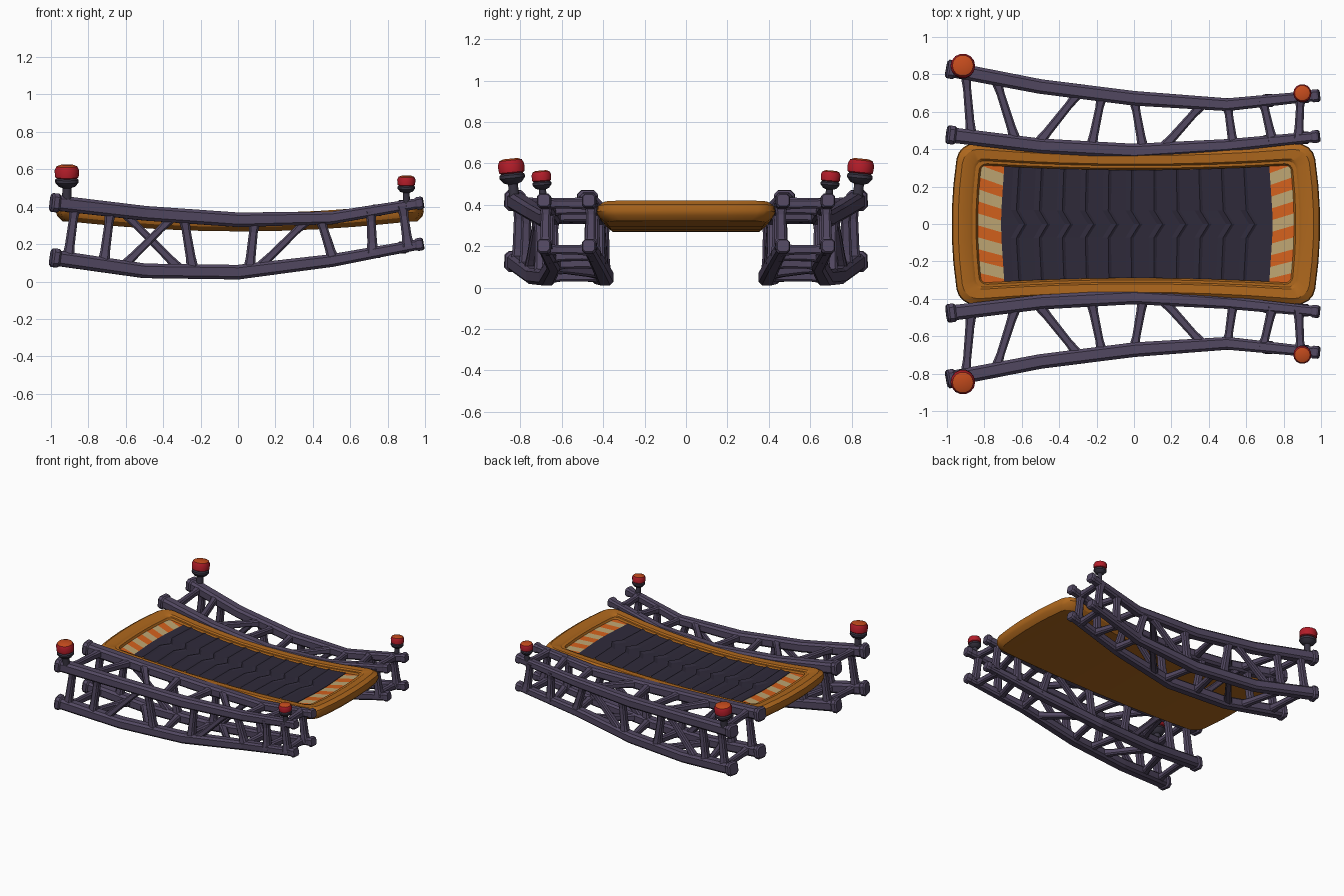
import bpy, bmesh, math
from mathutils import Vector, Matrix

if "Cube" in bpy.data.objects:
    bpy.data.objects.remove(bpy.data.objects["Cube"])


def material(name, rgb):
    m = bpy.data.materials.new(name)
    m.diffuse_color = (*rgb, 1)
    m.use_nodes = True
    m.node_tree.nodes["Principled BSDF"].inputs["Base Color"].default_value = m.diffuse_color
    return m


STEEL = material("purple_steel", (0.085, 0.065, 0.12))
DARK = material("dark_metal", (0.04, 0.035, 0.055))
ORANGE = material("orange_paint", (0.42, 0.135, 0.012))
BELT = material("belt_rubber", (0.028, 0.023, 0.042))
CREAM = material("cream_stripe", (0.52, 0.38, 0.17))
STRIPE = material("orange_stripe", (0.66, 0.12, 0.012))
RED = material("lamp_red", (0.45, 0.012, 0.022))
CAP = material("lamp_cap", (0.55, 0.07, 0.012))


def finish(bm, name, mats, mirror=False, smooth=None):
    bmesh.ops.recalc_face_normals(bm, faces=bm.faces)
    me = bpy.data.meshes.new(name)
    bm.to_mesh(me)
    bm.free()
    for m in mats:
        me.materials.append(m)
    ob = bpy.data.objects.new(name, me)
    bpy.context.collection.objects.link(ob)
    if mirror:
        ob.modifiers.new("mirror", 'MIRROR').use_axis = (False, True, False)
    if smooth:
        bpy.ops.object.select_all(action='DESELECT')
        ob.select_set(True)
        bpy.context.view_layer.objects.active = ob
        bpy.ops.object.shade_smooth_by_angle(angle=math.radians(smooth))
    return ob


def skin(bm, rings, caps=True):
    """Join closed rings of vertices with quads."""
    n = len(rings[0])
    for a, b in zip(rings, rings[1:]):
        for i in range(n):
            j = (i + 1) % n
            bm.faces.new((a[i], a[j], b[j], b[i]))
    if caps:
        bm.faces.new(rings[0])
        bm.faces.new(rings[-1])


# chamfered square cross-section
OCT = [(1, .6), (.6, 1), (-.6, 1), (-1, .6), (-1, -.6), (-.6, -1), (.6, -1), (1, -.6)]


def sweep(bm, pts, halves, ref):
    rings = []
    for i, p in enumerate(pts):
        t = (pts[min(i + 1, len(pts) - 1)] - pts[max(i - 1, 0)]).normalized()
        u = t.cross(ref).normalized()
        v = u.cross(t)
        rings.append([bm.verts.new(p + (u * a + v * b) * halves[i]) for a, b in OCT])
    skin(bm, rings)


# ---- truss rails: four bent chords per side ----
XS = [-.97, -.5, 0, .5, .965]
YZ = {"outer": [.825, .735, .672, .638, .685], "inner": [.475, .418, .39, .42, .467],
      "top": [.42, .365, .33, .34, .418], "bottom": [.125, .057, .05, .112, .198]}


def at(side, level, x):
    i = 0
    while i < 3 and x > XS[i + 1]:
        i += 1
    f = (x - XS[i]) / (XS[i + 1] - XS[i])
    y, z = [YZ[k][i] * (1 - f) + YZ[k][i + 1] * f for k in (side, level)]
    return Vector((x, y, z))


RX = [-1, -.99, -.965, -.955, -.5, 0, .5, .95, .96, .98, .99]
RW = [.04, .05, .05, .041, .039, .039, .034, .028, .034, .034, .028]
for side in ("outer", "inner"):
    for level in ("top", "bottom"):
        bm = bmesh.new()
        sweep(bm, [at(side, level, x) for x in RX], RW, Vector((0, 0, 1)))
        finish(bm, f"{side}_{level}_rails", [STEEL], mirror=True)

# ---- truss braces, flared at the joints ----
def brace(bm, a, b, ref, w=.026):
    sweep(bm, [a, a.lerp(b, .25), a.lerp(b, .75), b], [w * 1.3, w, w * .9, w * 1.25], ref)


bm = bmesh.new()
POSTS = [(-.91, -.87), (-.72, -.68), (-.24, -.29), (.06, .09), (.51, .44), (.72, .71), (.91, .88)]
for lo, hi in POSTS:
    for side in ("outer", "inner"):
        brace(bm, at(side, "bottom", lo), at(side, "top", hi), Vector((1, 0, 0)))
for side, lo, hi in [("outer", -.62, -.34), ("inner", -.3, -.62), ("outer", .1, .38), ("inner", .1, .38)]:
    brace(bm, at(side, "bottom", lo), at(side, "top", hi), Vector((0, 1, 0)), .022)
finish(bm, "truss_posts", [STEEL], mirror=True)

bm = bmesh.new()
CROSS = [(-.87, -.9), (-.63, -.74), (-.52, -.29), (-.23, -.17), (.05, 0), (.15, .37),
         (.53, .5), (.74, .69), (.88, .89)]
for xi, xo in CROSS:
    for level in ("top", "bottom"):
        brace(bm, at("inner", level, xi), at("outer", level, xo), Vector((0, 0, 1)), .024)
finish(bm, "truss_crossbars", [STEEL], mirror=True)

# ---- warning lamps on the outer corners ----
def lathe(bm, prof, mat, seg=14):
    rings = [[bm.verts.new(mat @ Vector((r * math.cos(k * math.tau / seg), r * math.sin(k * math.tau / seg), z)))
              for k in range(seg)] for r, z in prof]
    skin(bm, rings)


BASE = [(.026, -.02), (.024, .06), (.045, .068), (.063, .09), (.063, .105), (.05, .115)]
LENS = [(.05, .11), (.063, .118), (.066, .155), (.056, .176), (.035, .184)]
for name, loc, s, tilt in [("large", (-.915, .83, .44), 1, .1), ("small", (.9, .69, .43), .74, .08)]:
    m = Matrix.Translation(loc) @ Matrix.Rotation(-tilt, 4, 'X') @ Matrix.Scale(s, 4)
    bm = bmesh.new()
    lathe(bm, BASE, m)
    finish(bm, name + "_lamp_bases", [DARK], mirror=True, smooth=35)
    bm = bmesh.new()
    lathe(bm, LENS, m)
    ob = finish(bm, name + "_lamp_lenses", [RED, CAP], mirror=True, smooth=35)
    for p in ob.data.polygons:
        p.material_index = int(p.normal.z > .6)


# ---- sagging pad: everything on it passes through one warp ----
def warp(x, y, z):
    return Vector((x * (1 - .04 * (y / .43) ** 2) + .01, y * (1 - .11 * (1 - x * x)), z + .06 * x * x))


def outline(hx, hy, r):
    """Half outline (y >= 0) of a rounded rectangle, left to right."""
    corner = [(hx - r + r * math.cos(a), hy - r + r * math.sin(a))
              for a in [k * math.pi / 8 for k in range(5)]]
    ends = [(hx, (hy - r) * f) for f in (.25, .6)] + corner
    mid = [((hx - r) * f, hy) for f in (.75, .5, .25, 0, -.25, -.5, -.75)]
    return ends + mid + [(-x, y) for x, y in reversed(ends)]


RINGS = [(.95, .395, .08, .268), (.978, .43, .09, .292), (.985, .44, .09, .315), (.98, .437, .09, .345),
         (.95, .41, .08, .366), (.89, .36, .05, .364), (.875, .35, .045, .354), (.855, .335, .04, .354),
         (.845, .325, .035, .335)]
bm = bmesh.new()
rings = []
for hx, hy, r, z in RINGS:
    half = outline(hx, hy, r)
    loop = half + [(x, -y) for x, y in reversed(half)]
    rings.append([bm.verts.new(warp(x, y, z)) for x, y in loop])
skin(bm, rings, caps=False)
for ring in (rings[0], rings[-1]):
    n = len(ring)
    for i in range(n // 2 - 1):
        bm.faces.new((ring[i], ring[i + 1], ring[n - 2 - i], ring[n - 1 - i]))
finish(bm, "pad_body", [ORANGE], smooth=30)

# ---- striped end panels ----
for name, x0, x1 in [("left", -.845, -.70), ("right", .845, .70)]:
    bm = bmesh.new()
    cols = []
    for f in (0, .5, 1):
        x = x0 + (x1 - x0) * f
        ys = [max(-.325, min(.325, -.36 + k * .066 + .045 * (.5 - f))) for k in range(12)]
        cols.append([bm.verts.new(warp(x, y, .341)) for y in ys])
    for a, b in zip(cols, cols[1:]):
        for k in range(11):
            face = bm.faces.new((a[k], a[k + 1], b[k + 1], b[k]))
            face.material_index = k % 2
    bmesh.ops.dissolve_degenerate(bm, dist=1e-5, edges=bm.edges)
    finish(bm, name + "_stripe_panel", [STRIPE, CREAM])

# ---- belt with sawtooth chevron ridges ----
bm = bmesh.new()
YS = [-.325, -.08, -.035, 0, .035, .08, .325]
PUSH = [0, 0, .025, .045, .025, 0, 0]
rows = [(-.72, .335, 0), (-.72, .345, 0)]
for k in range(11):
    x = -.67 + k * .123
    rows += [(x, .343, 1), (x + .03, .353, 1), (x + .045, .345, 1)]
rows += [(.73, .345, 0), (.73, .335, 0)]
grid = [[bm.verts.new(warp(x + p * s, y, z)) for y, p in zip(YS, PUSH)] for x, z, s in rows]
for a, b in zip(grid, grid[1:]):
    for i in range(len(YS) - 1):
        bm.faces.new((a[i], a[i + 1], b[i + 1], b[i]))
finish(bm, "belt", [BELT])
